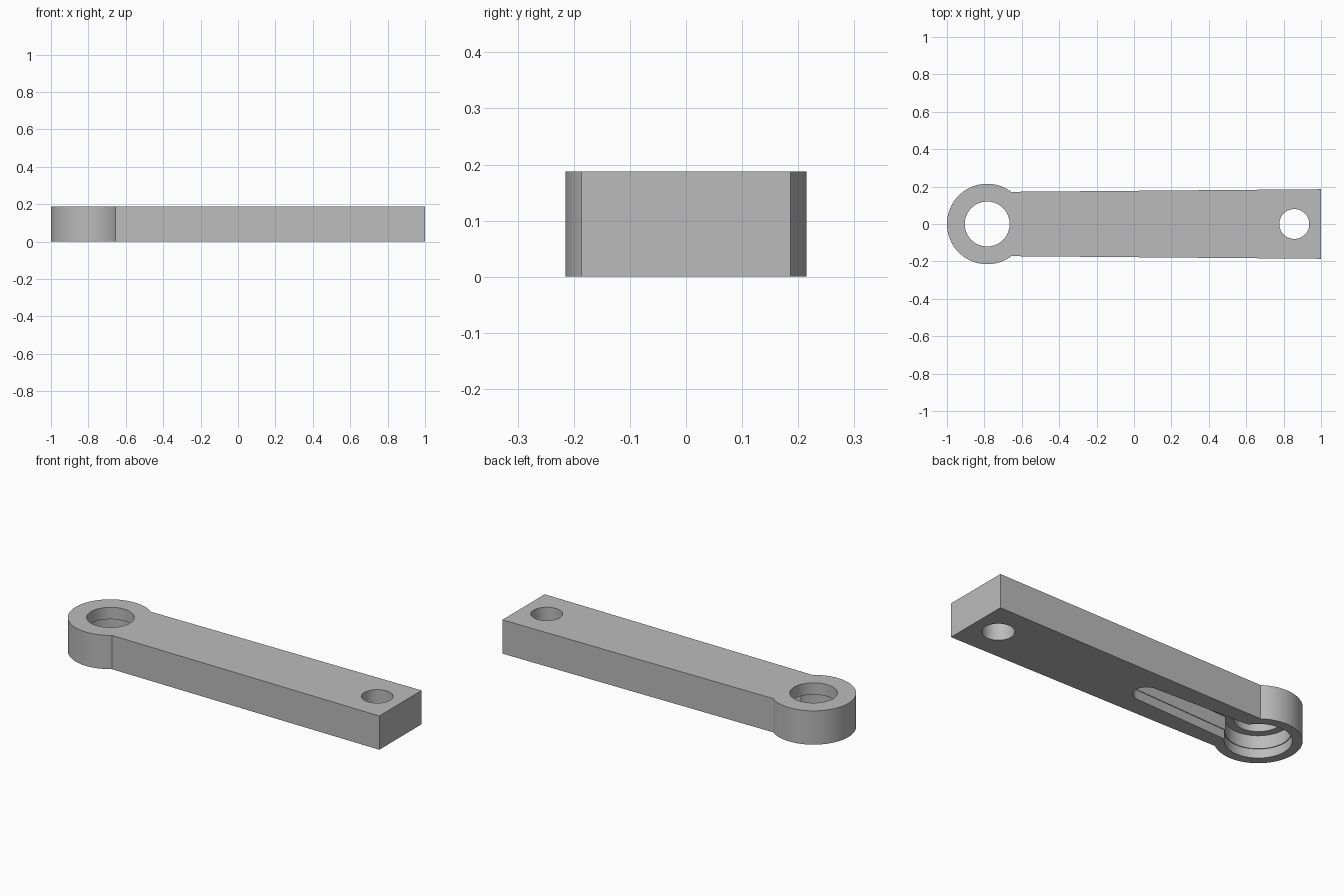
import bpy
import bmesh
from math import cos, sin, pi, sqrt

HUB_X, PIN_X, HEIGHT = -0.785, 0.857, 0.188

cube = bpy.data.objects.get("Cube")
if cube:
    bpy.data.objects.remove(cube, do_unlink=True)

grey = bpy.data.materials.new("plain grey")
grey.use_nodes = True
colour = (0.5, 0.5, 0.5, 1)
grey.diffuse_color = colour
grey.node_tree.nodes["Principled BSDF"].inputs["Base Color"].default_value = colour


def arc(cx, r, start, end, n):
    """Points on an arc, both ends included."""
    angles = [start + (end - start) * i / n for i in range(n + 1)]
    return [(cx + r * cos(a), r * sin(a)) for a in angles]


def circle(cx, r, n=64):
    return arc(cx, r, 0, 2 * pi, n)[:-1]


def prism(name, outline, z0, z1):
    """Extrude a counter-clockwise outline from z0 to z1."""
    bm = bmesh.new()
    face = bm.faces.new([bm.verts.new((x, y, z0)) for x, y in outline])
    top = bmesh.ops.extrude_face_region(bm, geom=[face])["geom"]
    for v in top:
        if isinstance(v, bmesh.types.BMVert):
            v.co.z = z1
    bmesh.ops.recalc_face_normals(bm, faces=bm.faces)
    mesh = bpy.data.meshes.new(name)
    bm.to_mesh(mesh)
    bm.free()
    mesh.materials.append(grey)
    obj = bpy.data.objects.new(name, mesh)
    bpy.context.collection.objects.link(obj)
    return obj


def cut(name, outline, z0, z1):
    """Subtract a prism from the arm."""
    cutter = prism(name, outline, z0, z1)
    cutter.hide_render = True
    mod = arm.modifiers.new(name, "BOOLEAN")
    mod.operation = "DIFFERENCE"
    mod.solver = "EXACT"
    mod.object = cutter
    bpy.context.view_layer.objects.active = arm
    bpy.ops.object.modifier_apply(modifier=name)
    bpy.data.objects.remove(cutter, do_unlink=True)


def pocket(inset):
    """Round recess with a tapering, round-ended slot toward the pin end."""
    r, near, tip = 0.165 - inset, 0.09 - inset, 0.067 - inset
    join = math_angle(near, r)
    return (arc(HUB_X, r, join, 2 * pi - join, 56)
            + arc(-0.08, tip, -pi / 2, pi / 2, 16))


def math_angle(half_width, r):
    """Angle at which a half width meets a circle."""
    from math import asin
    return asin(half_width / r)


# Tapered bar and round hub in one outline
hub_r, neck, end = 0.215, 0.172, 0.186
join = math_angle(neck, hub_r)
outline = arc(HUB_X, hub_r, join, 2 * pi - join, 64) + [(1, -end), (1, end)]
arm = prism("lever_arm", outline, 0, HEIGHT)

# Stepped recess on the underside, then the two through holes
cut("recess_mouth", pocket(0), -0.1, 0.05)
cut("recess_deep", pocket(0.004), -0.1, 0.122)
cut("hub_hole", circle(HUB_X, 0.12), -0.1, 0.3)
cut("pin_hole", circle(PIN_X, 0.08), -0.1, 0.3)

# Smooth round walls with crisp edges
bpy.ops.object.select_all(action="DESELECT")
arm.select_set(True)
bpy.context.view_layer.objects.active = arm
bpy.ops.object.shade_smooth_by_angle(angle=pi / 6)
